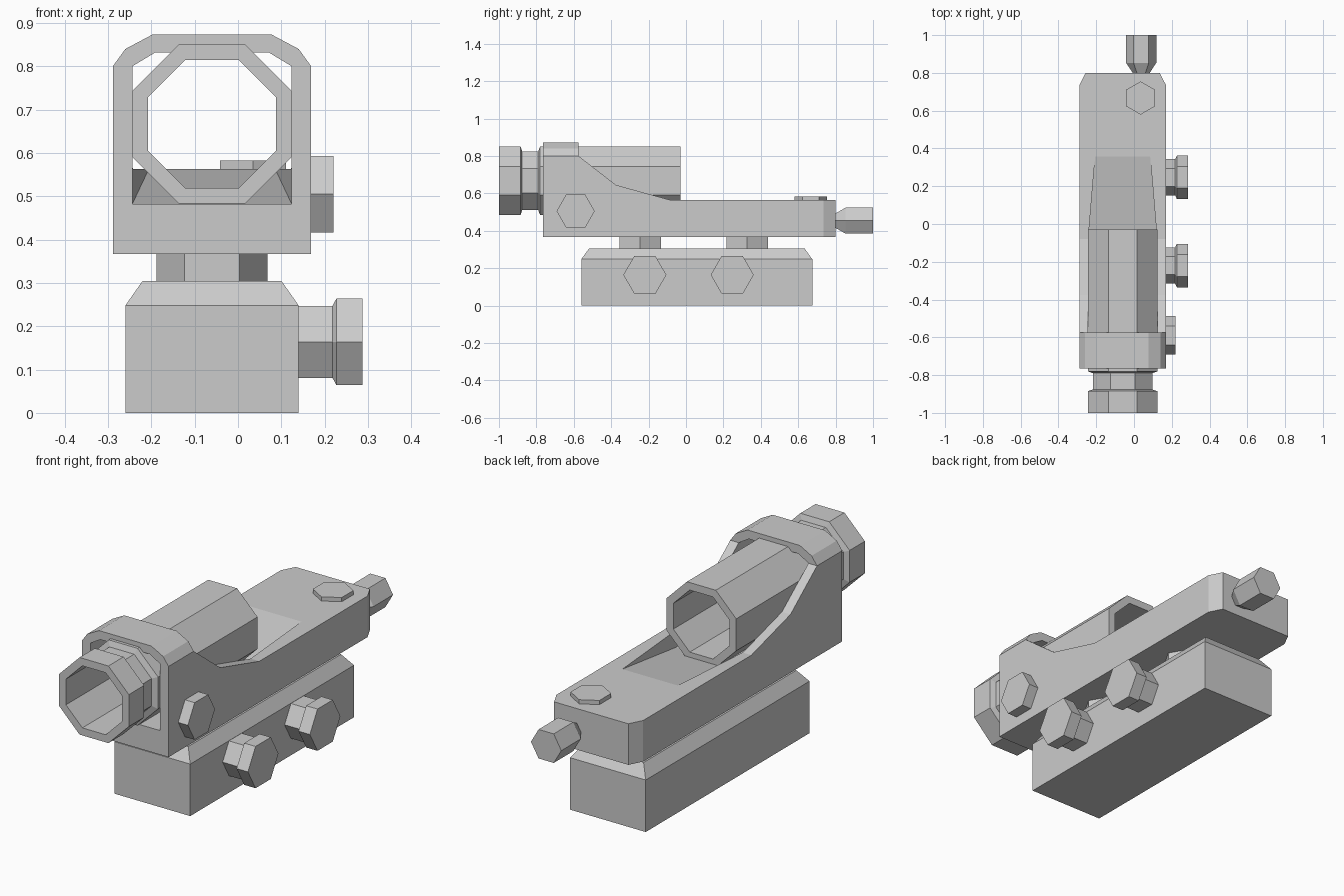
import bpy, bmesh
from math import cos, sin, pi
from mathutils import Vector

if "Cube" in bpy.data.objects:
    bpy.data.objects.remove(bpy.data.objects["Cube"])

X, Y, Z = Vector((1, 0, 0)), Vector((0, 1, 0)), Vector((0, 0, 1))
MID = -0.06   # x centre line of the base, housing and tube


def loft(name, rings, closed=False):
    """Skin rings of equal point count; cap the ends or join them into a loop."""
    bm = bmesh.new()
    vs = [[bm.verts.new(p) for p in r] for r in rings]
    n = len(rings[0])
    pairs = list(zip(vs, vs[1:])) + ([(vs[-1], vs[0])] if closed else [])
    for a, b in pairs:
        for i in range(n):
            j = (i + 1) % n
            bm.faces.new((a[i], a[j], b[j], b[i]))
    if not closed:
        bm.faces.new(vs[0])
        bm.faces.new(vs[-1])
    bmesh.ops.recalc_face_normals(bm, faces=bm.faces)
    me = bpy.data.meshes.new(name)
    bm.to_mesh(me)
    bm.free()
    ob = bpy.data.objects.new(name, me)
    bpy.context.collection.objects.link(ob)
    return ob


def turned(name, center, axis, u, v, profile, sides=6, phase=0.0, closed=False):
    """Low-sided turned part: profile is (position along axis, corner radius)."""
    rings = []
    for t, r in profile:
        angles = [phase + 2 * pi * i / sides for i in range(sides)]
        rings.append([Vector(center) + axis * t + u * r * cos(a) + v * r * sin(a)
                      for a in angles])
    return loft(name, rings, closed)


def boolean(ob, other, op):
    m = ob.modifiers.new("cut", 'BOOLEAN')
    m.operation, m.object, m.solver = op, other, 'EXACT'
    bpy.context.view_layer.objects.active = ob
    bpy.ops.object.modifier_apply(modifier=m.name)
    bpy.data.objects.remove(other)


# Base block with chamfered top
def rect(hx, y0, y1, z):
    return [(MID - hx, y0, z), (MID + hx, y0, z), (MID + hx, y1, z), (MID - hx, y1, z)]


loft("base_block", [rect(0.2, -0.56, 0.675, 0), rect(0.2, -0.56, 0.675, 0.248),
                    rect(0.16, -0.518, 0.634, 0.305)])

# Housing: side profile trimmed by front and top profiles
side = [(-0.765, 0.367), (0.80, 0.367), (0.80, 0.563), (-0.08, 0.563),
        (-0.375, 0.645), (-0.575, 0.80), (-0.575, 0.873), (-0.765, 0.873)]
housing = loft("housing", [[(x, y, z) for y, z in side] for x in (-0.4, 0.3)])
half = [(0.229, 0.3), (0.229, 0.80), (0.20, 0.84), (0.138, 0.873), (0.138, 0.95), (0.1, 0.95)]
half = [(0.229, 0.3), (0.229, 0.80), (0.20, 0.84), (0.138, 0.873)]
front = [(MID + x, z) for x, z in half] + [(MID - x, z) for x, z in reversed(half)]
boolean(housing, loft("front_trim", [[(x, y, z) for x, z in front] for y in (-0.9, 0.9)]),
        'INTERSECT')
half = [(0.25, -0.9), (0.25, 0.69), (0.193, 0.80), (0.16, 0.864)]
half = [(0.26, -0.9), (0.26, 0.676), (0.144, 0.90)]
plan = [(MID + x, y) for x, y in half] + [(MID - x, y) for x, y in reversed(half)]
boolean(housing, loft("plan_trim", [[(x, y, z) for x, y in plan] for z in (0.2, 1.0)]),
        'INTERSECT')


# Window through the hood, running out into a ramped pocket
def window(y, hx, floor):
    pts = [(hx, floor), (hx, 0.80), (hx - 0.053, 0.832)]
    pts += [(-x, z) for x, z in reversed(pts)]
    return [(MID + x, y, z) for x, z in pts]


boolean(housing, loft("pocket_cutter", [window(-0.9, 0.184, 0.482), window(-0.1, 0.184, 0.482),
                                        window(0.365, 0.145, 0.5645)]), 'DIFFERENCE')

# Octagonal sight tube with eyepiece neck, open right through
k = 1 / cos(pi / 8)
tube = [(-1, 0.184), (-0.885, 0.184), (-0.876, 0.157), (-0.79, 0.157), (-0.78, 0.184),
        (-0.03, 0.184), (-0.03, 0.148), (-1, 0.148)]
turned("sight_tube", (MID, 0, 0.667), Y, X, Z, [(t, r * k) for t, r in tube],
       8, pi / 8, True)

# Mounting posts between base and housing
for i, y in enumerate((-0.245, 0.327)):
    turned(f"mount_post_{i + 1}", (MID, y, 0), Z, X, Y, [(0.29, 0.128), (0.38, 0.128)])

# Clamp bolts on the right of the base
for i, y in enumerate((-0.22, 0.247)):
    turned(f"clamp_bolt_{i + 1}", (0, y, 0.164), X, Y, Z,
           [(0.12, 0.096), (0.218, 0.096), (0.227, 0.115), (0.287, 0.115)])

# Side dial, top dial and rear knob
turned("side_dial", (0, -0.59, 0.505), X, Y, Z, [(0.15, 0.102), (0.22, 0.102)])
turned("top_dial", (0.035, 0.667, 0), Z, Y, X, [(0.55, 0.088), (0.583, 0.088)])
turned("rear_knob", (0.038, 0, 0.454), Y, X, Z,
       [(0.78, 0.045), (0.80, 0.045), (0.853, 0.08), (1.0, 0.08)])
